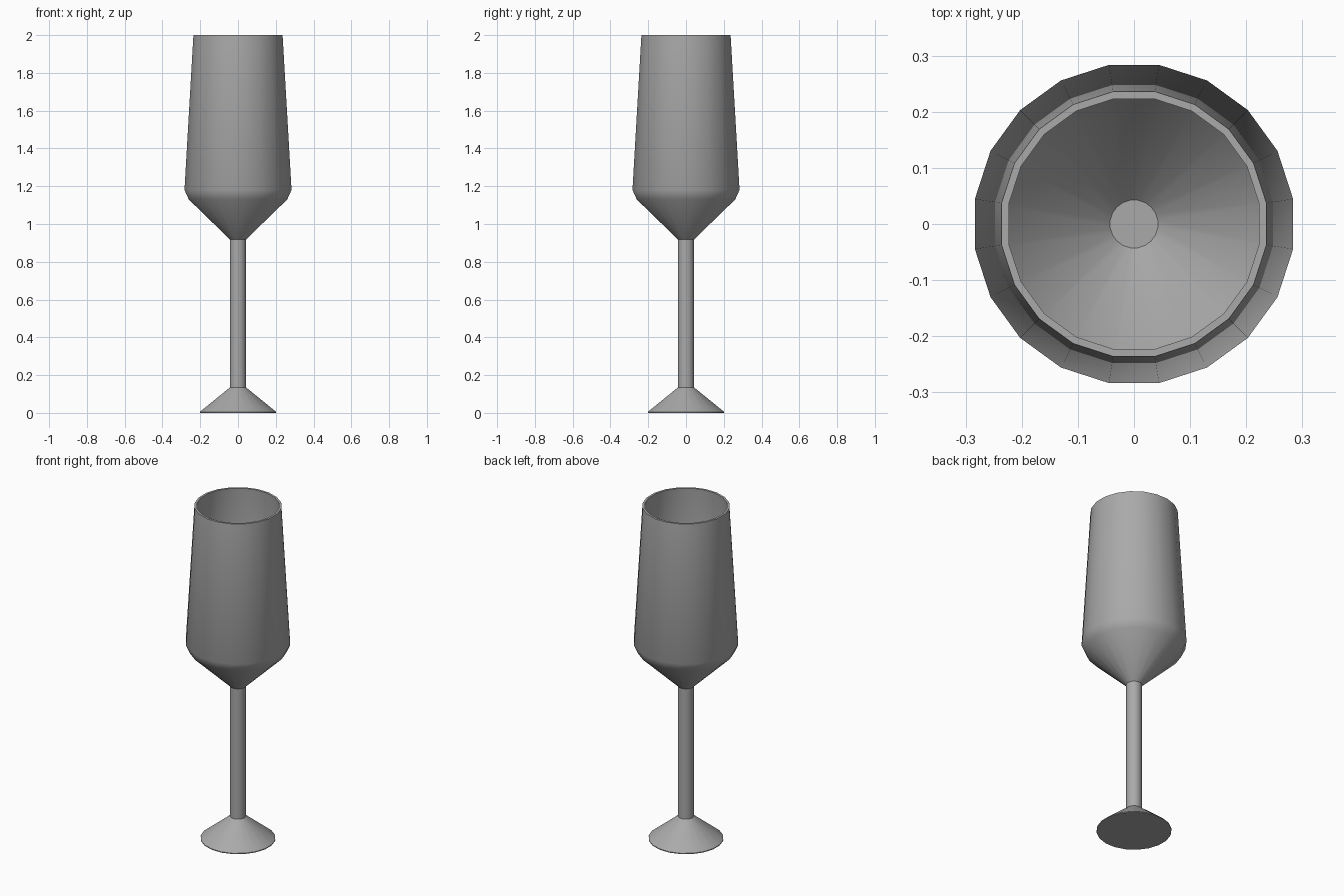
import bpy, bmesh, math

if "Cube" in bpy.data.objects:
    bpy.data.objects.remove(bpy.data.objects["Cube"], do_unlink=True)

SIDES = 20

# Single grey material
grey = bpy.data.materials.new("plain_grey")
grey.use_nodes = True
colour = (0.4, 0.4, 0.4, 1)
grey.diffuse_color = colour
grey.node_tree.nodes["Principled BSDF"].inputs["Base Color"].default_value = colour

# Radius and height, from foot underside up the outside and down the inside
profile = [
    (0.205, 0.0), (0.205, 0.005),                  # foot
    (0.043, 0.135), (0.043, 0.918),                # stem
    (0.264, 1.13), (0.287, 1.18), (0.239, 2.0),    # outer bowl
    (0.226, 2.0), (0.273, 1.18), (0.251, 1.14),    # rim and inner bowl
    (0.043, 0.94),
]


def lathe(name, points):
    """Revolve a profile into a closed solid with flat end caps."""
    bm = bmesh.new()
    rings = []
    for r, z in points:
        angles = [(i + 0.5) * math.tau / SIDES for i in range(SIDES)]
        rings.append([bm.verts.new((r * math.cos(a), r * math.sin(a), z)) for a in angles])
    for low, high in zip(rings, rings[1:]):
        for i in range(SIDES):
            j = (i + 1) % SIDES
            bm.faces.new((low[i], low[j], high[j], high[i]))
    bm.faces.new(rings[0][::-1])
    bm.faces.new(rings[-1])
    bmesh.ops.recalc_face_normals(bm, faces=bm.faces)
    mesh = bpy.data.meshes.new(name)
    bm.to_mesh(mesh)
    bm.free()
    mesh.materials.append(grey)
    obj = bpy.data.objects.new(name, mesh)
    bpy.context.collection.objects.link(obj)
    return obj


glass = lathe("flute_glass", profile)
bpy.ops.object.select_all(action="DESELECT")
glass.select_set(True)
bpy.context.view_layer.objects.active = glass
bpy.ops.object.shade_smooth_by_angle(angle=math.radians(36))
